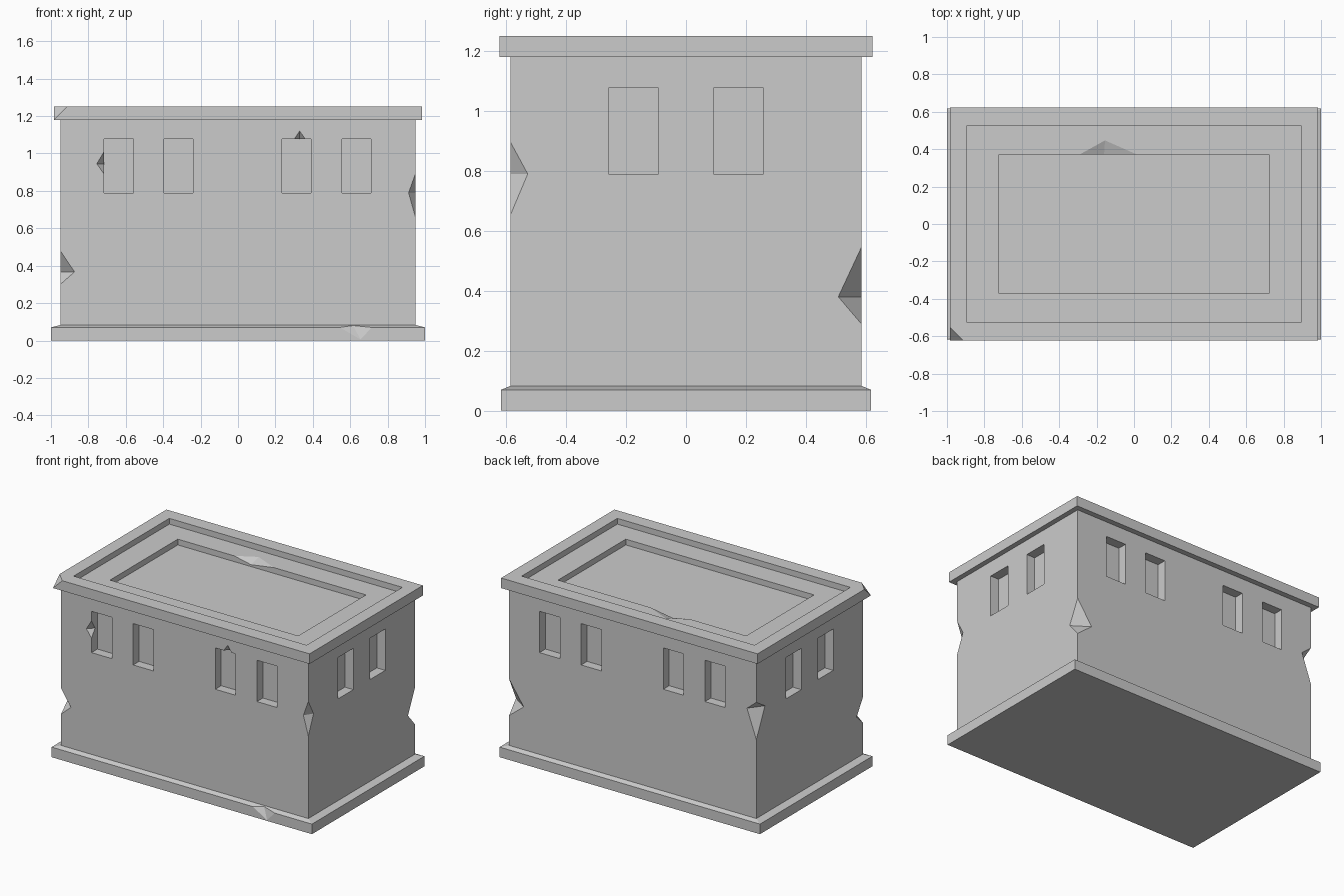
import bpy, bmesh
from mathutils import Vector

if "Cube" in bpy.data.objects:
    bpy.data.objects.remove(bpy.data.objects["Cube"])


def finish(bm, name):
    bmesh.ops.recalc_face_normals(bm, faces=bm.faces[:])
    me = bpy.data.meshes.new(name)
    bm.to_mesh(me)
    bm.free()
    ob = bpy.data.objects.new(name, me)
    bpy.context.collection.objects.link(ob)
    return ob


# Building shell: rectangular rings from plinth to sunken roof (half x, half y, z)
rings = [(1.0, .617, 0), (1.0, .617, .07), (.95, .585, .083), (.95, .585, 1.18),
         (.985, .622, 1.18), (.985, .622, 1.25), (.895, .525, 1.25),
         (.895, .525, 1.21), (.723, .372, 1.21), (.723, .372, 1.17)]
bm = bmesh.new()
loops = [[bm.verts.new((sx * x, sy * y, z)) for sx, sy in ((-1, -1), (1, -1), (1, 1), (-1, 1))]
         for x, y, z in rings]
for a, b in zip(loops, loops[1:]):
    for i in range(4):
        j = (i + 1) % 4
        bm.faces.new((a[i], a[j], b[j], b[i]))
bm.faces.new(loops[0][::-1])
bm.faces.new(loops[-1])
building = finish(bm, "building")

# Window recesses on all four sides
DEPTH, Z_MID, Z_SIZE = .065, .933, .287
bm = bmesh.new()


def cut_box(center, size):
    vs = bmesh.ops.create_cube(bm, size=1)["verts"]
    for v in vs:
        v.co = Vector([c + s * k for c, s, k in zip(center, size, v.co)])


for s in (-1, 1):
    for x in (-.638, -.318, .313, .633):
        cut_box((-s * x, s * .585, Z_MID), (.156, 2 * DEPTH, Z_SIZE))
    for y in (-.175, .175):
        cut_box((s * .95, y, Z_MID), (2 * DEPTH, .168, Z_SIZE))
windows = finish(bm, "window_cutter")

# Chipped damage: each wedge is two cut faces meeting along the line a-d
bm = bmesh.new()


def chip(a, d, t, b, pivot=None, k=1.15):
    pts = [Vector(p) for p in (a, d, t, b)]
    m = pivot or (pts[0] + pts[1]) / 2
    vs = [bm.verts.new(m + (p - m) * k) for p in pts]
    for f in ((0, 1, 2), (0, 1, 3), (0, 2, 3), (1, 2, 3)):
        bm.faces.new([vs[i] for i in f])


def edge_chip(sx, sy, dx, dy, top, mid, bottom):
    x, y = sx * .95, sy * .585
    chip((x - sx * dx, y, mid), (x, y - sy * dy, mid), (x, y, top), (x, y, bottom))


# wall corner chips
edge_chip(-1, -1, .076, .07, .48, .367, .30)
edge_chip(1, -1, .038, .057, .895, .79, .655)
edge_chip(1, 1, .113, .077, .545, .38, .29)
edge_chip(-1, 1, .072, .095, .89, .83, .63)
# window edge chips
chip((-.755, -.585, .945), (-.716, -.545, .945), (-.716, -.585, 1.01), (-.716, -.585, .89))
chip((.33, -.585, 1.12), (.33, -.55, 1.0765), (.30, -.585, 1.0765), (.36, -.585, 1.0765))
# plinth chip
chip((.655, -.617, .006), (.615, -.592, .081), (.545, -.617, .07), (.715, -.617, .07))
# roof recess chip
chip((-.155, .447, 1.21), (-.16, .372, 1.183), (-.29, .372, 1.21), (.015, .372, 1.21))
# cornice corner chip
p, q, r = (-.915, -.622, 1.25), (-.985, -.55, 1.25), (-.985, -.622, 1.18)
chip(p, q, r, (-.985, -.622, 1.25), (Vector(p) + Vector(q) + Vector(r)) / 3, 1.5)
chips = finish(bm, "chip_cutter")

bpy.context.view_layer.objects.active = building
for cutter in (windows, chips):
    mod = building.modifiers.new(cutter.name, 'BOOLEAN')
    mod.operation = 'DIFFERENCE'
    mod.solver = 'EXACT'
    mod.object = cutter
    cutter.hide_render = True
    bpy.ops.object.modifier_apply(modifier=mod.name)
for cutter in (windows, chips):
    bpy.data.objects.remove(cutter, do_unlink=True)
